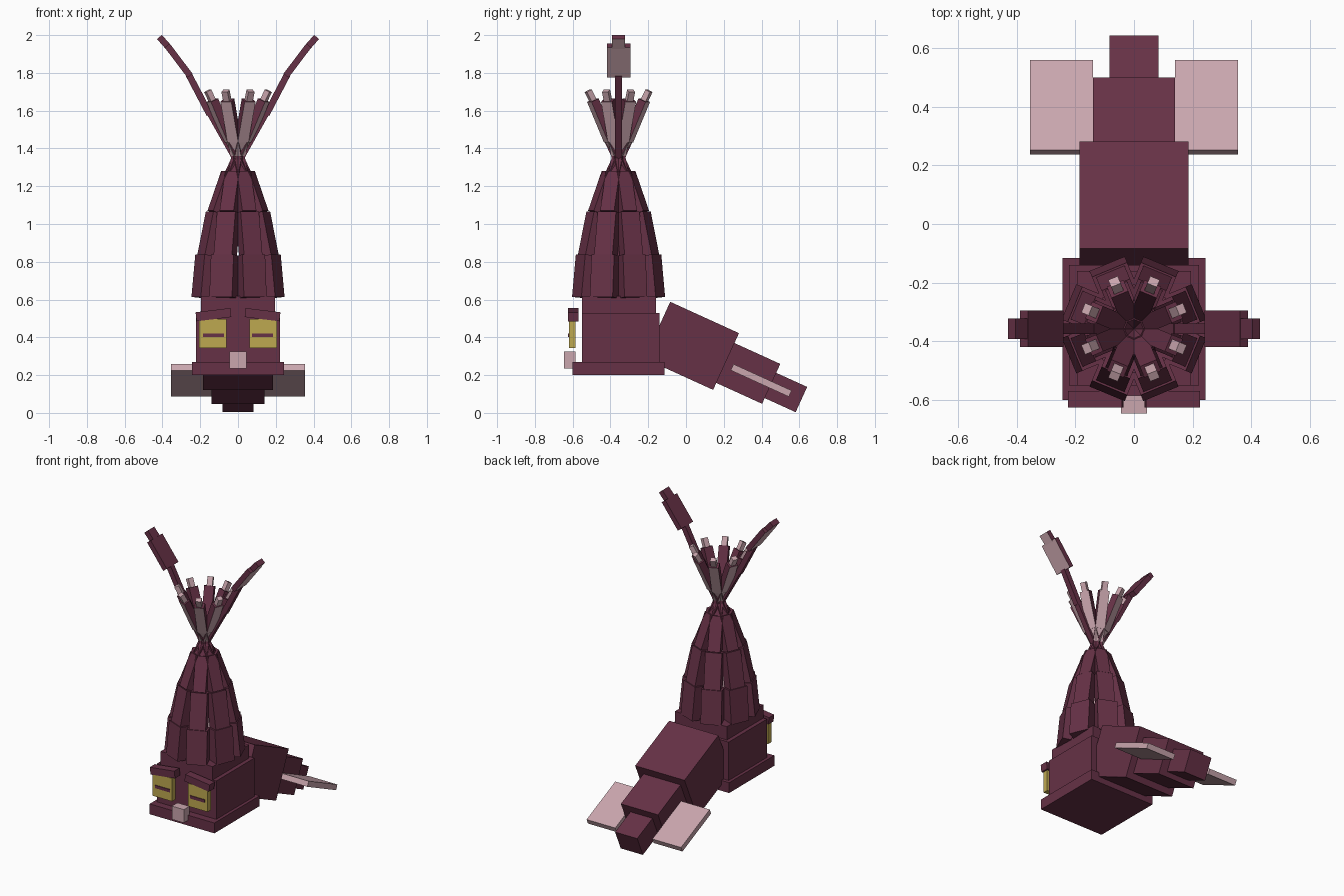
import bpy, bmesh, math
from mathutils import Vector, Matrix

if "Cube" in bpy.data.objects:
    bpy.data.objects.remove(bpy.data.objects["Cube"])


def linear(c):
    c /= 255
    return c / 12.92 if c <= 0.04045 else ((c + 0.055) / 1.055) ** 2.4


def material(name, r, g, b):
    m = bpy.data.materials.new(name)
    m.use_nodes = True
    col = (linear(r), linear(g), linear(b), 1)
    m.diffuse_color = col
    m.node_tree.nodes["Principled BSDF"].inputs["Base Color"].default_value = col
    return m


PLUM = material("plum skin", 102, 49, 70)
PINK = material("pale pink", 202, 166, 174)
YELLOW = material("eye yellow", 190, 168, 80)


def finish(bm, name, mats):
    mesh = bpy.data.meshes.new(name)
    bm.to_mesh(mesh)
    bm.free()
    for m in mats:
        mesh.materials.append(m)
    ob = bpy.data.objects.new(name, mesh)
    bpy.context.collection.objects.link(ob)
    return ob


def box(name, centre, size, mat, rot=(0, 0, 0)):
    bm = bmesh.new()
    bmesh.ops.create_cube(bm, size=1, matrix=Matrix.Diagonal((*size, 1)))
    ob = finish(bm, name, [mat])
    ob.location = centre
    ob.rotation_euler = rot
    return ob


def span(name, x, y, z, mat):
    """Box from its limits along each axis."""
    lims = (x, y, z)
    return box(name, [(a + b) / 2 for a, b in lims], [b - a for a, b in lims], mat)


def add_segment(bm, start, end, width, thick, paint):
    """Square beam in the radial plane; paint is none, inner or all."""
    a, b = Vector((start[0], 0, start[1])), Vector((end[0], 0, end[1]))
    d = (b - a).normalized()
    out = Vector((d.z, 0, -d.x))
    side = Vector((0, 1, 0))
    m = Matrix((out * thick, side * width, b - a)).transposed().to_4x4()
    m.translation = (a + b) / 2
    verts = bmesh.ops.create_cube(bm, size=1, matrix=m)["verts"]
    for f in {f for v in verts for f in v.link_faces}:
        f.normal_update()
        if paint == "all" or (paint == "inner" and f.normal.dot(out) < -0.9):
            f.material_index = 1


def limb(name, segments, angle):
    bm = bmesh.new()
    for seg in segments:
        add_segment(bm, *seg)
    ob = finish(bm, name, [PLUM, PINK])
    ob.location = (0, -0.357, 0)
    ob.rotation_euler.z = math.radians(angle)


# Head: main block, lower lip and neck
span("head", (-0.222, 0.222), (-0.55, -0.14), (0.2, 0.53), PLUM)
span("lower_lip", (-0.243, 0.243), (-0.6, -0.115), (0.2, 0.27), PLUM)
span("neck", (-0.195, 0.195), (-0.55, -0.16), (0.52, 0.62), PLUM)
span("siphon", (-0.045, 0.045), (-0.645, -0.585), (0.235, 0.325), PINK)

# Mantle: three shrinking blocks sloping down to the back
TILT = math.radians(-24.5)
for name, centre, size in (
    ("mantle_front", (0.03, 0.355), (0.37, 0.4, 0.33)),
    ("mantle_middle", (0.31, 0.218), (0.278, 0.31, 0.232)),
    ("mantle_tip", (0.52, 0.112), (0.166, 0.2, 0.147)),
):
    box(name, (0, *centre), size, PLUM, (TILT, 0, 0))

# Eyes, pupils, brows and fins on both sides
for label, s in (("left", 1), ("right", -1)):
    box(label + "_eye", (s * 0.133, -0.602, 0.42), (0.146, 0.035, 0.155), YELLOW)
    box(label + "_pupil", (s * 0.13, -0.621, 0.411), (0.11, 0.006, 0.02), PLUM)
    box(label + "_brow", (s * 0.13, -0.597, 0.52), (0.185, 0.055, 0.048), PLUM,
        (0, s * math.radians(7), 0))
    box(label + "_fin", (s * 0.247, 0.398, 0.172), (0.215, 0.338, 0.036), PINK,
        (TILT, 0, 0))

# Eight short arms that cross above the head and splay out
ARM = [
    ((0.2, 0.61), (0.178, 0.835), 0.13, 0.08, "inner"),
    ((0.177, 0.83), (0.128, 1.06), 0.105, 0.07, "inner"),
    ((0.13, 1.06), (0.052, 1.27), 0.08, 0.06, "inner"),
    ((0.045, 1.26), (-0.05, 1.45), 0.06, 0.045, "inner"),
    ((-0.05, 1.44), (-0.147, 1.655), 0.062, 0.045, "inner"),
    ((-0.14, 1.64), (-0.174, 1.705), 0.035, 0.03, "all"),
]
for i in range(8):
    limb(f"arm_{i + 1}", ARM, 22.5 + 45 * i)

# Two long tentacles ending in flat clubs
TENTACLE = [
    ((0.14, 0.6), (0.11, 0.95), 0.04, 0.035, "none"),
    ((0.11, 0.95), (0.03, 1.27), 0.04, 0.035, "none"),
    ((0.03, 1.27), (-0.15, 1.59), 0.036, 0.035, "none"),
    ((-0.15, 1.58), (-0.26, 1.79), 0.036, 0.035, "none"),
    ((-0.254, 1.785), (-0.375, 1.945), 0.125, 0.034, "inner"),
    ((-0.37, 1.938), (-0.416, 1.99), 0.07, 0.034, "inner"),
]
for label, angle in (("left", 180), ("right", 0)):
    limb(label + "_tentacle", TENTACLE, angle)
